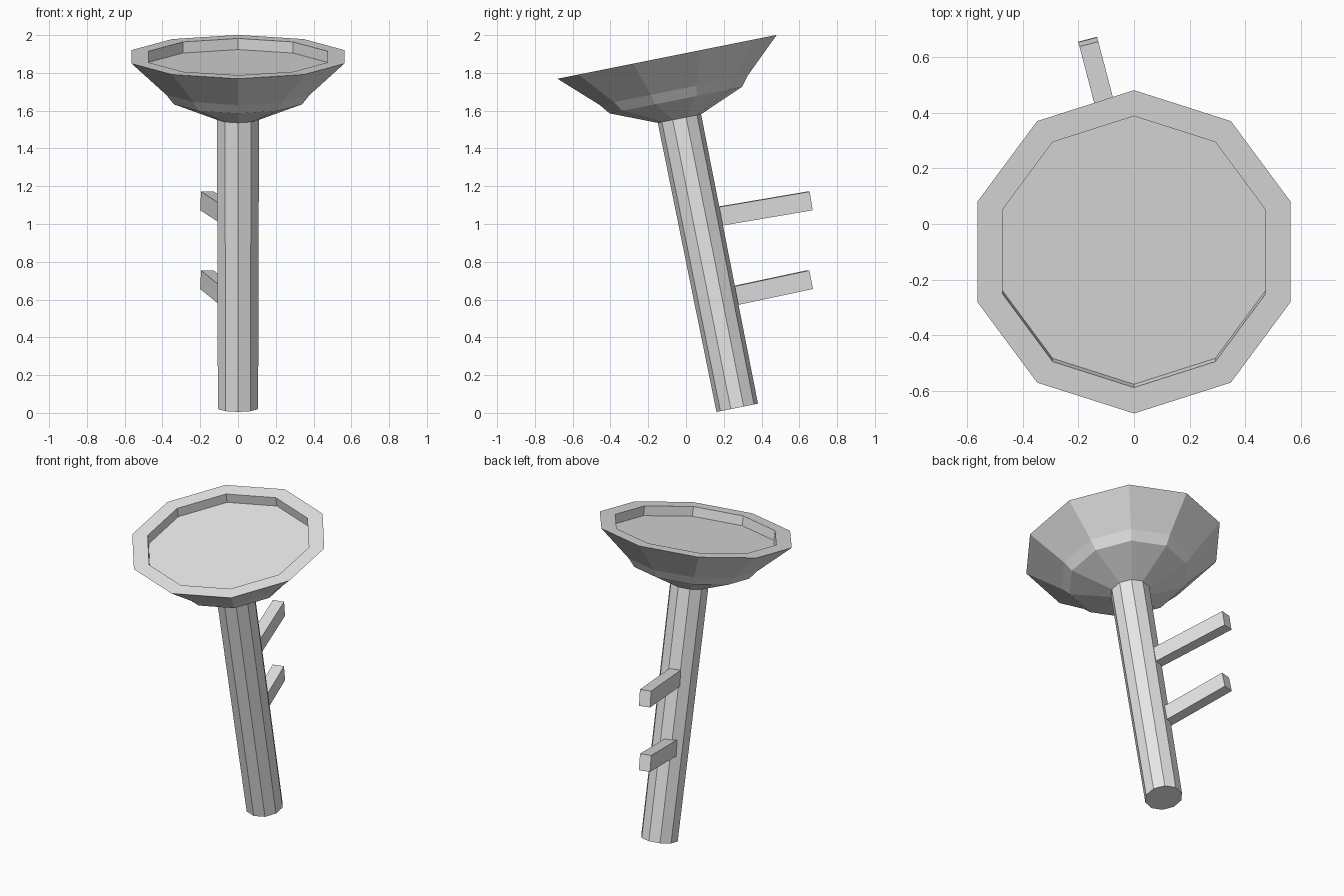
import bpy
import bmesh
from math import sin, cos, tau, radians
from mathutils import Matrix, Vector

cube = bpy.data.objects.get("Cube")
if cube:
    bpy.data.objects.remove(cube)

SIDES = 10
TILT = radians(11.3)
RIM_CENTRE = Vector((0, -0.1, 1.885))

# One plain grey for the whole model
grey = bpy.data.materials.new("plain grey")
grey.use_nodes = True
colour = (0.8, 0.8, 0.8, 1)
grey.diffuse_color = colour
grey.node_tree.nodes["Principled BSDF"].inputs["Base Color"].default_value = colour


def add_object(name, bm):
    bmesh.ops.recalc_face_normals(bm, faces=bm.faces)
    mesh = bpy.data.meshes.new(name)
    bm.to_mesh(mesh)
    bm.free()
    mesh.materials.append(grey)
    obj = bpy.data.objects.new(name, mesh)
    bpy.context.collection.objects.link(obj)
    return obj


def lathe(name, profile):
    """Faceted solid from (radius, height) rings, leaning on the shared axis."""
    bm = bmesh.new()
    rings = []
    for radius, height in profile:
        angles = [tau * i / SIDES for i in range(SIDES)]
        rings.append([bm.verts.new((radius * sin(a), radius * cos(a), height))
                      for a in angles])
    for low, high in zip(rings, rings[1:]):
        for i in range(SIDES):
            j = (i + 1) % SIDES
            bm.faces.new((low[i], low[j], high[j], high[i]))
    bm.faces.new(rings[0])
    bm.faces.new(rings[-1])
    obj = add_object(name, bm)
    obj.location = RIM_CENTRE
    obj.rotation_euler.x = TILT
    return obj


def bar(name, start, end, width, height):
    """Rectangular bar between two points."""
    start, end = Vector(start), Vector(end)
    span = end - start
    bm = bmesh.new()
    bmesh.ops.create_cube(bm, size=1)
    bmesh.ops.scale(bm, vec=(width, span.length, height), verts=bm.verts)
    turn = span.to_track_quat('Y', 'Z').to_matrix().to_4x4()
    place = Matrix.Translation((start + end) / 2) @ turn
    bmesh.ops.transform(bm, matrix=place, verts=bm.verts)
    return add_object(name, bm)


# Dish with a recessed floor, flat rim and faceted underside
lathe("dish", [(0.497, -0.06), (0.497, 0), (0.592, 0),
               (0.40, -0.18), (0.357, -0.234), (0.117, -0.333)])

# Leaning pole, slightly thinner at the foot
lathe("pole", [(0.117, -0.3), (0.112, -1.895)])

# Two bars reaching back from the pole
bar("upper_bar", (-0.019, 0.10, 1.028), (-0.164, 0.654, 1.122), 0.07, 0.1)
bar("lower_bar", (-0.035, 0.16, 0.600), (-0.164, 0.654, 0.705), 0.07, 0.1)
